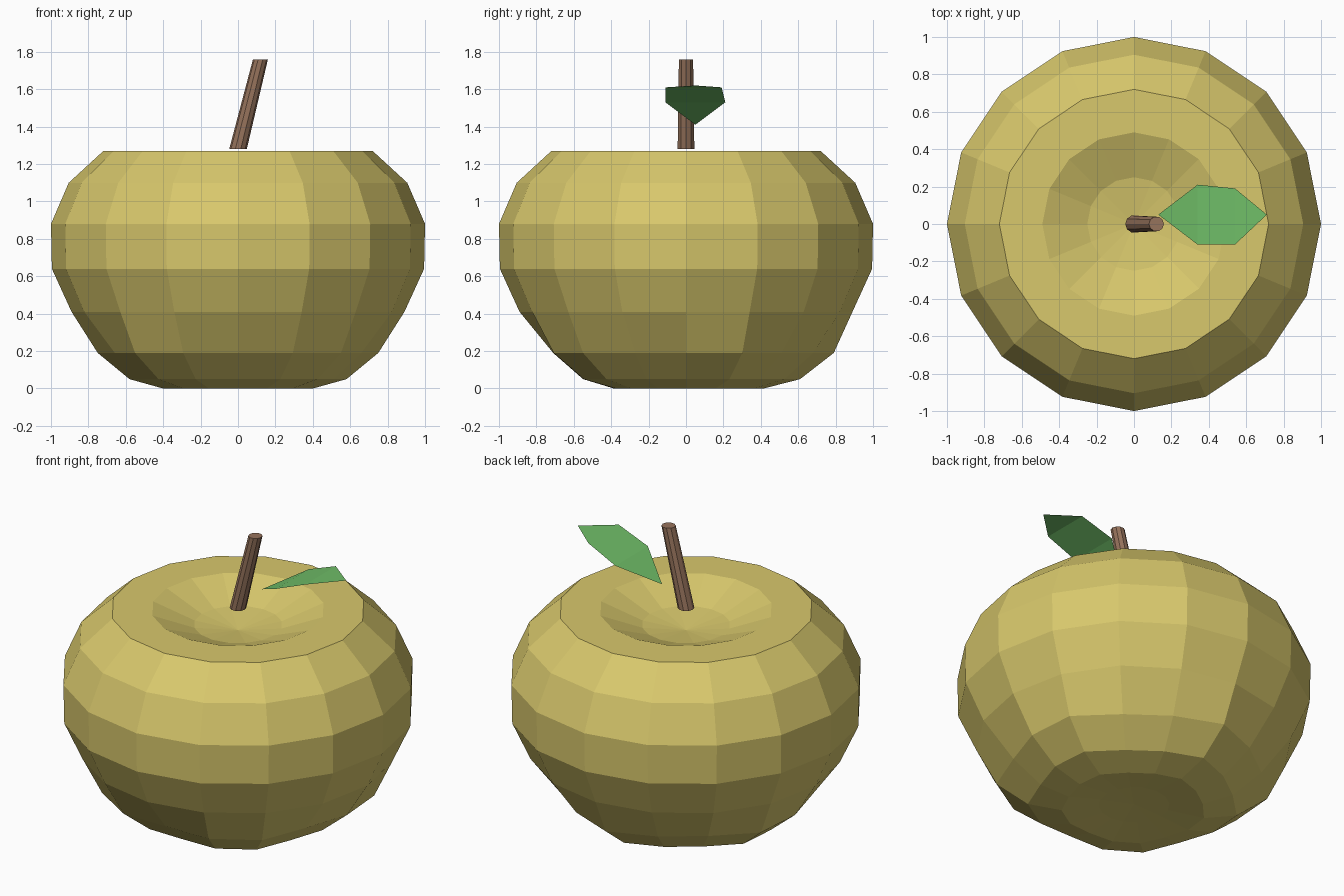
import bpy, bmesh, math
from math import sin, cos, pi

if "Cube" in bpy.data.objects:
    bpy.data.objects.remove(bpy.data.objects["Cube"])


def material(name, rgb):
    m = bpy.data.materials.new(name)
    lin = [(c / 255 / 12.92) if c < 11 else ((c / 255 + 0.055) / 1.055) ** 2.4 for c in rgb]
    m.diffuse_color = (*lin, 1)
    m.use_nodes = True
    m.node_tree.nodes["Principled BSDF"].inputs["Base Color"].default_value = m.diffuse_color
    return m


def finish(name, bm, mat, closed=True):
    if closed:
        bmesh.ops.recalc_face_normals(bm, faces=bm.faces)
    mesh = bpy.data.meshes.new(name)
    bm.to_mesh(mesh)
    bm.free()
    mesh.materials.append(mat)
    obj = bpy.data.objects.new(name, mesh)
    bpy.context.collection.objects.link(obj)
    return obj


def bridge(bm, a, b):
    n = len(a)
    for i in range(n):
        bm.faces.new((a[i], a[(i + 1) % n], b[(i + 1) % n], b[i]))


def fan(bm, ring, z):
    tip = bm.verts.new((0, 0, z))
    for i in range(len(ring)):
        bm.faces.new((ring[i], ring[(i + 1) % len(ring)], tip))


yellow = material("apple_yellow", (216, 200, 108))
brown = material("stem_brown", (150, 115, 92))
green = material("leaf_green", (112, 190, 104))

# Apple body: radius, height, depth of the five lobes around the base
SIDES = 16
profile = [(0.20, 0.015, 0.0), (0.40, 0.0, 0.015), (0.58, 0.05, 0.03),
           (0.75, 0.19, 0.04), (0.89, 0.41, 0.0), (0.995, 0.64, 0.0),
           (1.0, 0.88, 0.0), (0.905, 1.10, 0.0), (0.72, 1.27, 0.0),
           (0.49, 1.27, 0.0), (0.25, 1.175, 0.0)]
bm = bmesh.new()
rings = []
for r, z, lobe in profile:
    ring = []
    for i in range(SIDES):
        a = 2 * pi * i / SIDES
        rr = r + lobe * cos(5 * (a - pi / 2))
        ring.append(bm.verts.new((rr * cos(a), rr * sin(a), z)))
    rings.append(ring)
for a, b in zip(rings, rings[1:]):
    bridge(bm, a, b)
fan(bm, rings[0], 0.02)
fan(bm, rings[-1], 1.14)
finish("apple_body", bm, yellow)

# Leaning stem with level ends
bm = bmesh.new()
ends = []
for x, z, r in ((0.0, 1.28, 0.047), (0.12, 1.76, 0.04)):
    ends.append([bm.verts.new((x + r * cos(2 * pi * i / 10), r * sin(2 * pi * i / 10), z))
                 for i in range(10)])
bridge(bm, *ends)
for ring in ends:
    bm.faces.new(ring)
finish("stem", bm, brown)

# Leaf: a single curved sheet, tapered at both ends
bm = bmesh.new()
base = bm.verts.new((0.13, 0.05, 1.41))
near = [bm.verts.new((0.34, y, 1.53)) for y in (-0.11, 0.21)]
far = [bm.verts.new((0.54, y, 1.61)) for y in (-0.11, 0.19)]
tip = bm.verts.new((0.71, 0.05, 1.62))
bm.faces.new((base, near[0], near[1]))
bm.faces.new((near[0], far[0], far[1], near[1]))
bm.faces.new((far[0], tip, far[1]))
finish("leaf", bm, green, closed=False)
